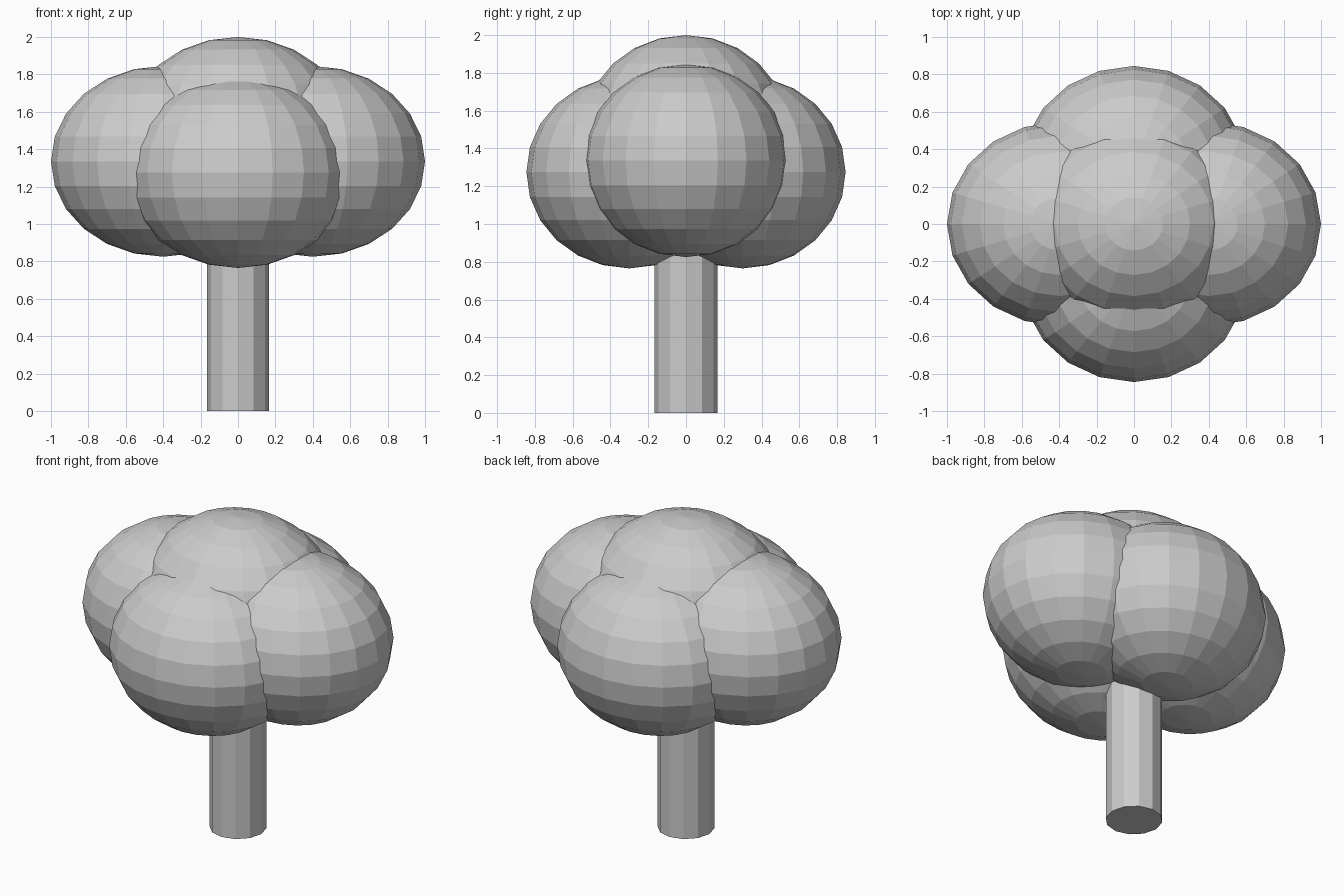
import bpy

if "Cube" in bpy.data.objects:
    bpy.data.objects.remove(bpy.data.objects["Cube"])


def leaf_clump(name, x, y, z):
    """One flat-faced ellipsoid of foliage."""
    bpy.ops.mesh.primitive_uv_sphere_add(segments=20, ring_count=12, radius=1,
                                         location=(x, y, z))
    clump = bpy.context.object
    clump.name = name
    clump.scale = (0.60, 0.545, 0.51)
    bpy.ops.object.transform_apply(location=False, rotation=False, scale=True)
    return clump


# Trunk, running up into the foliage
TRUNK_TOP = 1.2
bpy.ops.mesh.primitive_cylinder_add(vertices=12, radius=0.167, depth=TRUNK_TOP,
                                    location=(0, 0, TRUNK_TOP / 2))
bpy.context.object.name = "trunk"

# Crown: one clump on top, a pair at the sides, a lower pair front and back
leaf_clump("foliage_top", 0, 0, 1.49)
for side, sign in (("left", -1), ("right", 1)):
    leaf_clump(f"foliage_{side}", sign * 0.40, 0, 1.335)
for side, sign in (("front", -1), ("back", 1)):
    leaf_clump(f"foliage_{side}", 0, sign * 0.30, 1.275)
